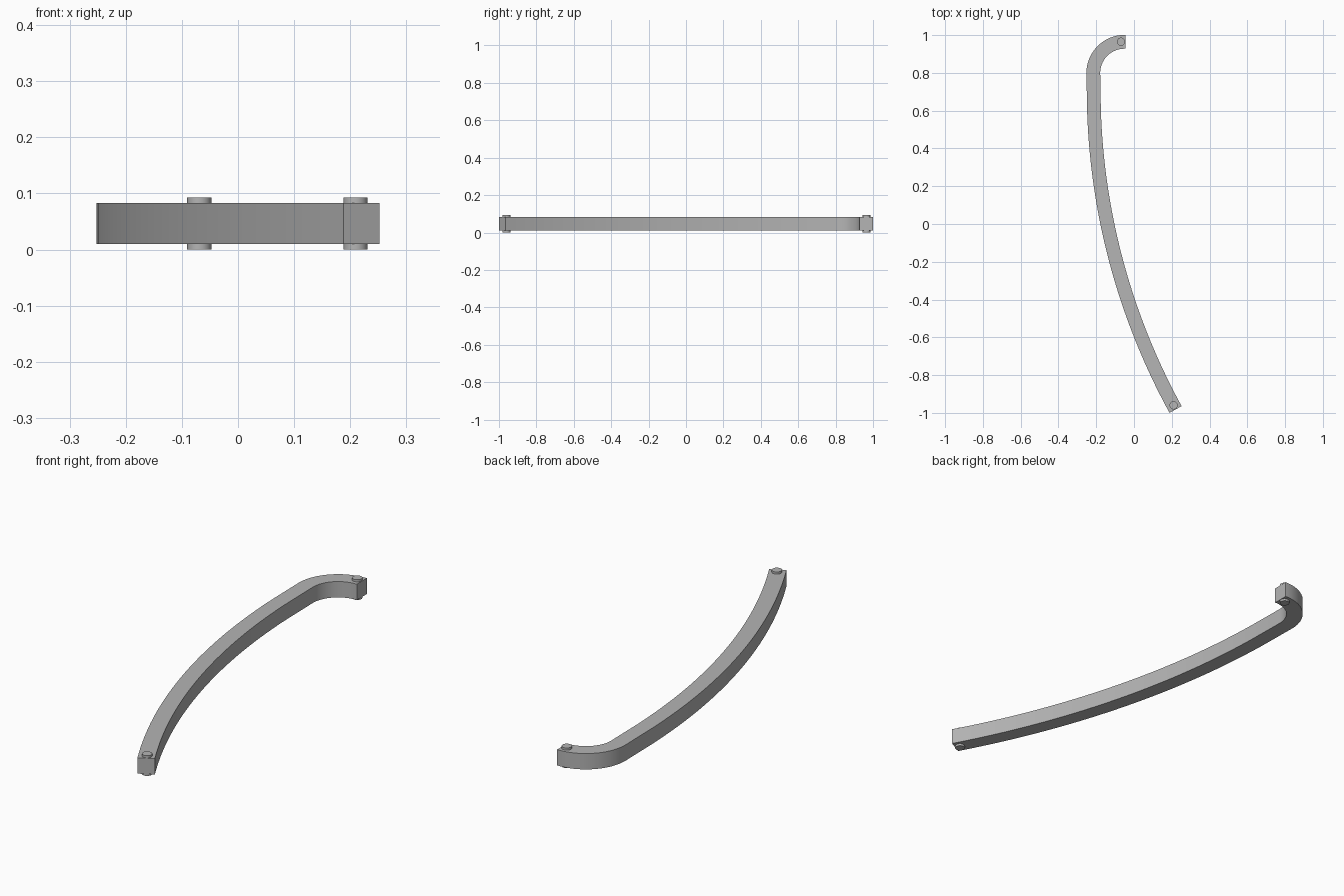
import bpy, bmesh
from math import sin, cos, radians
from mathutils import Vector

cube = bpy.data.objects.get("Cube")
if cube:
    bpy.data.objects.remove(cube, do_unlink=True)

grey = bpy.data.materials.new("plain grey")
grey.use_nodes = True
colour = (0.46, 0.46, 0.46, 1)
grey.diffuse_color = colour
grey.node_tree.nodes["Principled BSDF"].inputs["Base Color"].default_value = colour

WIDTH = 0.073
BOTTOM, TOP = 0.01, 0.083


def finish(bm, name):
    bmesh.ops.recalc_face_normals(bm, faces=bm.faces)
    mesh = bpy.data.meshes.new(name)
    bm.to_mesh(mesh)
    bm.free()
    mesh.materials.append(grey)
    obj = bpy.data.objects.new(name, mesh)
    bpy.context.collection.objects.link(obj)
    bpy.ops.object.select_all(action="DESELECT")
    obj.select_set(True)
    bpy.context.view_layer.objects.active = obj
    bpy.ops.object.shade_smooth_by_angle(angle=radians(30))
    return obj


def arc(centre, radius, start, end, steps):
    """Points and outward normals along a circular arc, angles in degrees."""
    result = []
    for i in range(steps + 1):
        a = radians(start + (end - start) * i / steps)
        normal = Vector((cos(a), sin(a)))
        result.append((Vector(centre) + normal * radius, normal))
    return result


# Centre line: short hook end, tight bend, then the long shallow sweep
hook = arc((-0.05, 0.799), 0.1655, 90, 178.3, 24)
sweep_radius, first, last = 3.529, 181.7, 208.7
a = radians(last)
sweep_centre = Vector((0.22, -0.982)) - Vector((cos(a), sin(a))) * sweep_radius
path = [(Vector((-0.045, 0.9645)), Vector((0, 1)))]
path += hook + arc(sweep_centre, sweep_radius, first, last, 40)

# Bar: rectangular section swept along the centre line
bm = bmesh.new()
rings = []
for point, normal in path:
    ring = []
    for side, z in ((1, BOTTOM), (1, TOP), (-1, TOP), (-1, BOTTOM)):
        p = point + normal * side * WIDTH / 2
        ring.append(bm.verts.new((p.x, p.y, z)))
    rings.append(ring)
for r, s in zip(rings, rings[1:]):
    for i in range(4):
        j = (i + 1) % 4
        bm.faces.new((r[i], r[j], s[j], s[i]))
bm.faces.new(rings[0])
bm.faces.new(rings[-1])
finish(bm, "curved_bar")

# Pivot pins through both ends
for name, x, y in (("hook_pin", -0.069, 0.965), ("tail_pin", 0.2095, -0.96)):
    bm = bmesh.new()
    bmesh.ops.create_cone(bm, cap_ends=True, segments=32, radius1=0.0215,
                          radius2=0.0215, depth=0.093)
    bmesh.ops.translate(bm, verts=bm.verts, vec=(x, y, 0.0465))
    finish(bm, name)
